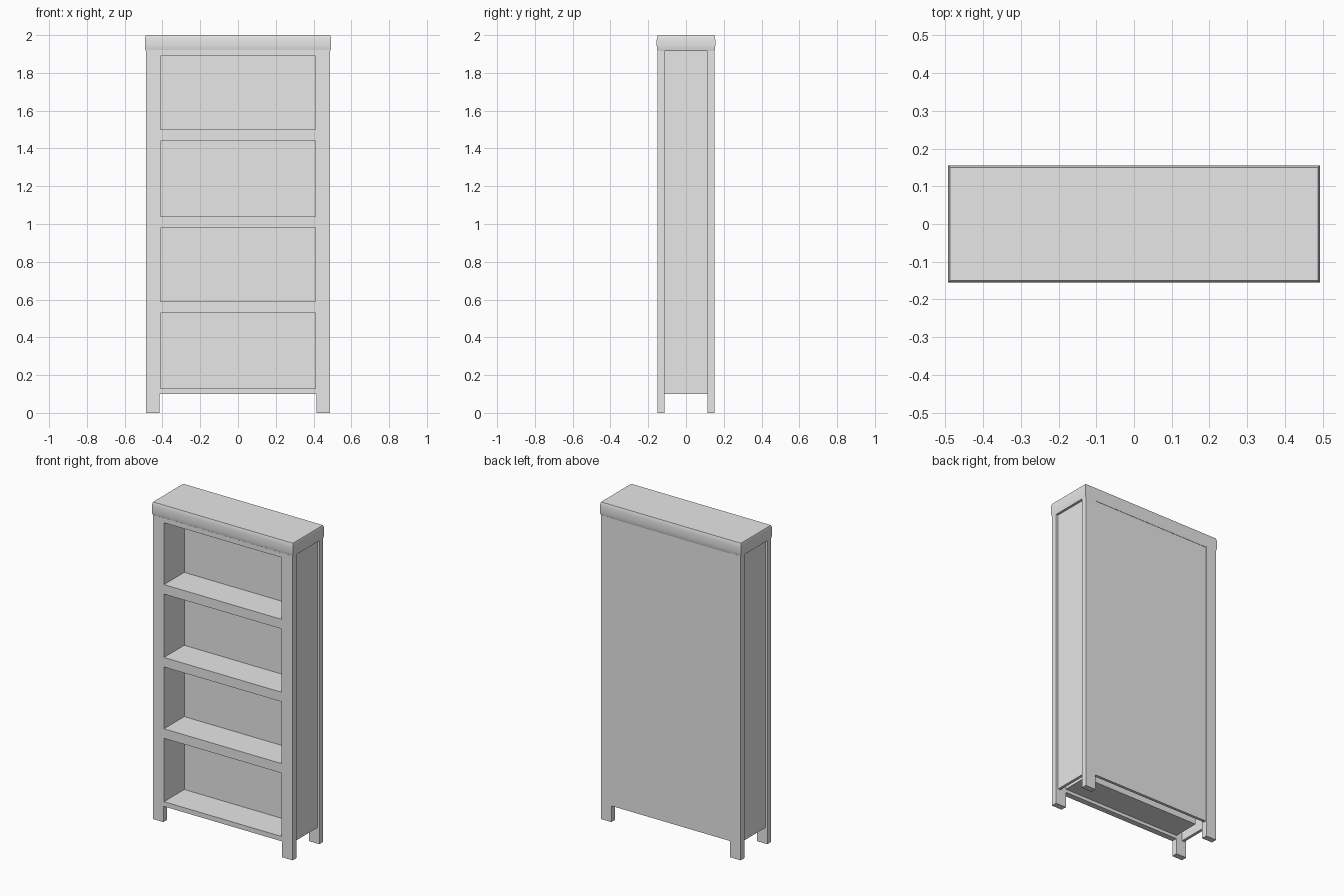
import bpy, bmesh

cube = bpy.data.objects.get("Cube")
if cube:
    bpy.data.objects.remove(cube, do_unlink=True)

paint = bpy.data.materials.new("light_grey")
paint.use_nodes = True
paint.diffuse_color = (0.8, 0.8, 0.8, 1)
paint.node_tree.nodes["Principled BSDF"].inputs["Base Color"].default_value = (0.8, 0.8, 0.8, 1)

HX, HY = 0.488, 0.152        # outer faces of the posts
IX, IY = 0.415, 0.115        # inner faces of the posts
OPEN = 0.41                  # half width of the openings
BACK = 0.05                  # back of the compartments
LOW, TOP = 0.1, 1.92         # panel bottom and top


def finish(name, bm):
    bmesh.ops.recalc_face_normals(bm, faces=bm.faces)
    mesh = bpy.data.meshes.new(name)
    bm.to_mesh(mesh)
    bm.free()
    mesh.materials.append(paint)
    obj = bpy.data.objects.new(name, mesh)
    bpy.context.collection.objects.link(obj)
    return obj


def box(name, xs, ys, zs):
    """Box between the low and high value on each axis."""
    bm = bmesh.new()
    bmesh.ops.create_cube(bm, size=1)
    for v in bm.verts:
        for i, (a, b) in enumerate((xs, ys, zs)):
            v.co[i] = min(a, b) if v.co[i] < 0 else max(a, b)
    return finish(name, bm)


# Corner posts, side panels and compartment walls, mirrored left and right
for side, s in (("left", 1), ("right", -1)):
    for end, e in (("front", -1), ("back", 1)):
        box(f"{end}_{side}_post", (s * IX, s * HX), (e * IY, e * HY), (0, TOP))
    box(f"{side}_side_panel", (s * 0.455, s * 0.473), (-IY, IY), (LOW, TOP))
    box(f"{side}_inner_wall", (s * OPEN, s * IX), (-HY, BACK), (0.12, TOP))

# Back panel, and the inner back of the compartments
box("back_panel", (-IX, IX), (0.13, HY - 0.004), (LOW, TOP))
box("inner_back", (-IX, IX), (BACK, BACK + 0.006), (0.12, TOP))

# Shelves, each as thick as its front rail
box("bottom_rail", (-IX, IX), (-HY, -IY), (LOW, 0.13))
box("bottom_shelf", (-OPEN, OPEN), (-IY, BACK), (0.12, 0.13))
for i, z in enumerate((0.53, 0.98, 1.44)):
    box(f"shelf_{i + 1}", (-OPEN, OPEN), (-HY, BACK), (z, z + 0.06))
box("top_rail", (-OPEN, OPEN), (-HY, BACK), (1.89, TOP))

# Crown with gently rounded sides, lofted through stacked rectangles
bm = bmesh.new()
rings = []
for z, grow in ((1.915, 0), (1.925, 0.003), (1.945, 0.005),
                (1.975, 0.005), (1.99, 0.003), (2.0, 0)):
    x, y = HX + grow, HY - 0.002 + grow
    rings.append([bm.verts.new((a * x, b * y, z))
                  for a, b in ((-1, -1), (1, -1), (1, 1), (-1, 1))])
for lo, hi in zip(rings, rings[1:]):
    for i in range(4):
        j = (i + 1) % 4
        bm.faces.new((lo[i], lo[j], hi[j], hi[i]))
bm.faces.new(rings[0][::-1])
bm.faces.new(rings[-1])
crown = finish("crown", bm)
bpy.ops.object.select_all(action="DESELECT")
crown.select_set(True)
bpy.context.view_layer.objects.active = crown
bpy.ops.object.shade_smooth_by_angle(angle=0.6)
